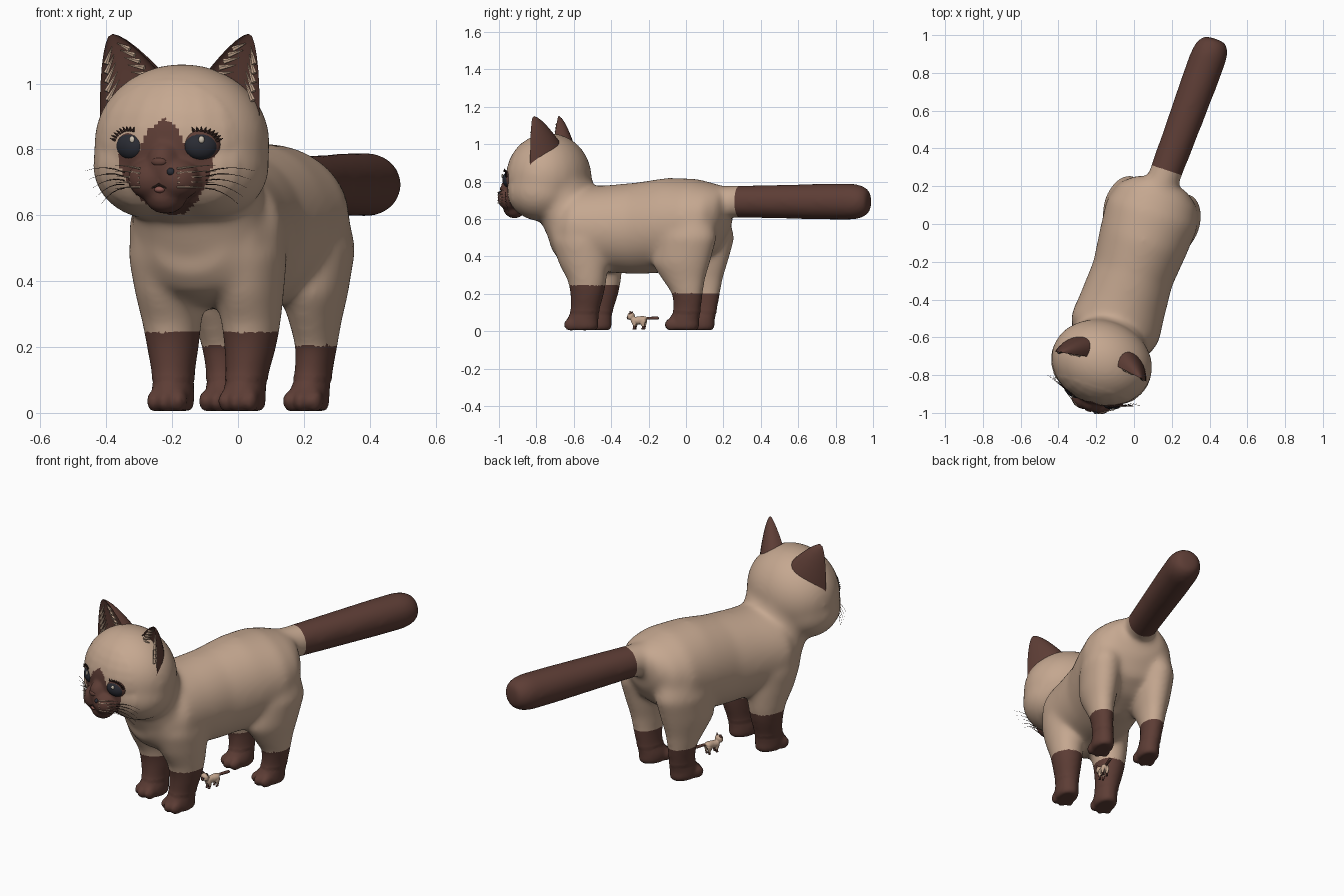
import bpy, bmesh, math
from mathutils import Vector, Matrix

cube = bpy.data.objects.get("Cube")
if cube:
    bpy.data.objects.remove(cube)

# The cat is built straight along y, then turned into its final pose
PLACE = Matrix.Rotation(math.radians(-18), 4, 'Z') @ Matrix.Translation((0.075, 0, 0))
SIDES = (-1, 1)
HEAD_X = -.01


def material(name, rgb):
    m = bpy.data.materials.new(name)
    m.use_nodes = True
    m.diffuse_color = (*rgb, 1)
    bsdf = next(n for n in m.node_tree.nodes if n.type == 'BSDF_PRINCIPLED')
    bsdf.inputs["Base Color"].default_value = (*rgb, 1)
    bsdf.inputs["Roughness"].default_value = 0.8
    return m


CREAM = material("cream fur", (0.56, 0.39, 0.28))
BROWN = material("dark brown fur", (0.11, 0.047, 0.036))
DEEP = material("deep brown hair", (0.04, 0.02, 0.016))
SLATE = material("slate eye", (0.023, 0.025, 0.034))
PALE = material("pale glint", (0.62, 0.55, 0.45))
PINK = material("dusky tongue", (0.25, 0.09, 0.075))


def ellipse(c, u, v, n=24):
    c, u, v = Vector(c), Vector(u), Vector(v)
    turns = [math.tau * i / n for i in range(n)]
    return [c + u * math.cos(a) + v * math.sin(a) for a in turns]


def loft(bm, rings):
    rows = [[bm.verts.new(p) for p in r] for r in rings]
    n = len(rows[0])
    for a, b in zip(rows, rows[1:]):
        for i in range(n):
            j = (i + 1) % n
            bm.faces.new((a[i], a[j], b[j], b[i]))
    bm.faces.new(rows[0][::-1])
    bm.faces.new(rows[-1])


def ball(bm, c, r, turn=0):
    m = Matrix.Translation(c) @ Matrix.Rotation(turn, 4, 'Z') @ Matrix.Diagonal((*r, 1))
    bmesh.ops.create_uvsphere(bm, u_segments=24, v_segments=16, radius=1, matrix=m)


def strand(bm, p, q, r, sag=0.0, n=6):
    """Tapered hair from p to q, dipping by sag in the middle."""
    p, q = Vector(p), Vector(q)
    side = (q - p).orthogonal().normalized()
    up = (q - p).normalized().cross(side)
    rings = []
    for i in range(5):
        t = i / 4
        w = r * (1 - 0.85 * t)
        c = p.lerp(q, t) - Vector((0, 0, 4 * sag * t * (1 - t)))
        rings.append(ellipse(c, side * w, up * w, n))
    loft(bm, rings)


def finish(name, bm, *mats):
    bmesh.ops.recalc_face_normals(bm, faces=bm.faces)
    bm.transform(PLACE)
    me = bpy.data.meshes.new(name)
    bm.to_mesh(me)
    bm.free()
    for m in mats:
        me.materials.append(m)
    me.shade_smooth()
    me.set_sharp_from_angle(angle=math.radians(50))
    ob = bpy.data.objects.new(name, me)
    bpy.context.collection.objects.link(ob)
    return ob


# Torso: y, top, bottom, half width
TORSO = [(-.71, .61, .43, .11), (-.66, .70, .37, .19), (-.56, .77, .33, .238),
         (-.42, .775, .32, .225), (-.25, .79, .31, .213), (-.08, .815, .32, .233),
         (.08, .81, .37, .247), (.18, .785, .43, .215), (.24, .765, .53, .145),
         (.26, .74, .6, .08)]
# Tail: y, sideways drift, radius
TAIL = [(.15, 0, .08), (.28, 0, .08), (.5, .009, .085), (.8, .02, .091), (.98, .027, .092),
        (1.03, .029, .08), (1.06, .03, .055)]
# Neck and legs: height, centre x, centre y, half width, half depth
NECK = [(.48, 0, -.58, .2, .14), (.65, 0, -.64, .2, .165), (.8, 0, -.69, .2, .175)]
FRONT_LEG = [(.008, .114, -.52, .05, .075), (.025, .114, -.52, .06, .085),
             (.06, .114, -.52, .061, .084), (.11, .117, -.505, .058, .074),
             (.2, .124, -.49, .073, .087), (.27, .126, -.49, .083, .1),
             (.36, .128, -.51, .095, .13), (.48, .13, -.53, .108, .15), (.58, .12, -.53, .092, .13)]
BACK_LEG = [(.008, .134, .053, .048, .075), (.025, .134, .053, .057, .085),
            (.06, .134, .056, .057, .082), (.11, .14, .077, .05, .071),
            (.2, .149, .081, .056, .081), (.28, .152, .06, .07, .115),
            (.36, .153, .045, .09, .155), (.5, .155, .08, .102, .16), (.62, .135, .09, .095, .12)]


def column(bm, rows, s=1):
    loft(bm, [ellipse((s * x, y, z), (rx, 0, 0), (0, ry, 0)) for z, x, y, rx, ry in rows])


bm = bmesh.new()
loft(bm, [ellipse((0, y, (t + b) / 2), (w, 0, 0), (0, 0, (t - b) / 2), 32) for y, t, b, w in TORSO])
loft(bm, [ellipse((x, y, .693), (r, 0, 0), (0, 0, r)) for y, x, r in TAIL])
column(bm, NECK)
# Head with nose bridge and chin
ball(bm, (HEAD_X, -.75, .82), (.267, .22, .235))
ball(bm, (0, -.95, .755), (.047, .062, .068))
ball(bm, (0, -.94, .66), (.06, .055, .05))
for s in SIDES:
    ball(bm, (HEAD_X + s * .09, -.76, .75), (.178, .18, .157))
    ball(bm, (s * .042, -.952, .71), (.066, .06, .058))
    for leg in (FRONT_LEG, BACK_LEG):
        column(bm, leg, s)
        # Toes
        for k in (-1, 0, 1):
            ball(bm, (s * leg[1][1] + k * .04, leg[1][2] - .068 + .014 * abs(k), .036),
                 (.021, .036, .032))

# Fuse the volumes into one skin
me = bpy.data.meshes.new("skin")
bmesh.ops.recalc_face_normals(bm, faces=bm.faces)
bm.to_mesh(me)
bm.free()
raw = bpy.data.objects.new("skin", me)
bpy.context.collection.objects.link(raw)
mod = raw.modifiers.new("fuse", 'REMESH')
mod.mode = 'VOXEL'
mod.voxel_size = 0.011
mod = raw.modifiers.new("soften", 'SMOOTH')
mod.factor = 0.5
mod.iterations = 4
dg = bpy.context.evaluated_depsgraph_get()
skin = bpy.data.meshes.new_from_object(raw.evaluated_get(dg))
bpy.data.objects.remove(raw)
bm = bmesh.new()
bm.from_mesh(skin)
soft = [v for v in bm.verts if v.co.y > -.88 and v.co.z > .1]
for _ in range(20):
    bmesh.ops.smooth_vert(bm, verts=soft, factor=0.5, use_axis_x=True, use_axis_y=True, use_axis_z=True)
bm.normal_update()
for v in bm.verts:
    v.co += v.normal * (.006 if v.co.z > .1 else .002)

# Face mask outline: height, half width
MASK = [(.6, .02), (.64, .085), (.7, .128), (.75, .148), (.785, .15), (.8, .075), (.86, .045), (.895, .005)]


def in_mask(p):
    if p.y > -.84:
        return False
    for (z0, w0), (z1, w1) in zip(MASK, MASK[1:]):
        if z0 <= p.z < z1:
            return abs(p.x) < w0 + (w1 - w0) * (p.z - z0) / (z1 - z0)
    return False


for f in bm.faces:
    p = f.calc_center_median()
    sock = p.z < (.245 if p.y < -.25 else .205)
    f.material_index = int(sock or p.y > .325 or in_mask(p))
parts = [finish("body", bm, CREAM, BROWN)]

# Ears: crescent sections tapering to the tip, with pale fur inside
for s, side in zip(SIDES, ("right", "left")):
    base = Vector((HEAD_X + s * .163, -.757, .97))
    tip = Vector((HEAD_X + s * .224, -.767, 1.15))
    across, back = Vector((s * .092, -.015, -.058)), Vector((-s * .03, .115, 0))
    rings = []
    for t in (-.25, 0, .2, .4, .6, .78, .91, .985):
        c, k = base.lerp(tip, t), (1 - t) ** .66
        ring = []
        for i in range(24):
            a = math.tau * i / 24
            depth = math.sin(a) if i <= 12 else -.5 * math.sin(a)
            ring.append(c + (across * math.cos(a) + back * depth) * k)
        rings.append(ring)
    bm = bmesh.new()
    loft(bm, rings)
    parts.append(finish(side + "_ear", bm, BROWN))
    bm = bmesh.new()
    for edge in SIDES:
        for i in range(5):
            t = .1 + .13 * i
            root = base.lerp(tip, t) + across * edge * .74 * (1 - t) ** .66
            point = base.lerp(tip, t + .2) + across * edge * .22 * (1 - t)
            strand(bm, root, point + Vector((0, .01, 0)), .009)
    parts.append(finish(side + "_ear_fur", bm, CREAM))

    # Eye, dark rim and glint
    for name, c, r, mat in (("eye_rim", (s * .112, -.931, .815), (.059, .031, .05), BROWN),
                            ("eye", (s * .111, -.936, .811), (.053, .034, .043), SLATE),
                            ("eye_glint", (s * .111 + .012, -.968, .83), (.009, .006, .011), PALE)):
        bm = bmesh.new()
        ball(bm, c, r, s * math.radians(22))
        parts.append(finish(side + "_" + name, bm, mat))

    # Lashes fan around the outer upper lid
    bm = bmesh.new()
    for i in range(9):
        a = math.radians(105 - 11 * i)
        dx, dz = s * math.cos(a), math.sin(a)
        y = -.957 + .028 * math.cos(a)
        strand(bm, (s * .111 + dx * .05, y, .814 + dz * .042),
               (s * .111 + dx * .072, y - .004, .818 + dz * .052), .006)
    finish(side + "_lashes", bm, DEEP)

    # Long dark whiskers and short pale ones
    bm, short = bmesh.new(), bmesh.new()
    for i in range(5):
        strand(bm, (s * .13, -.95, .73 - .012 * i),
               (s * (.27 - .012 * i), -.9, .735 - .026 * i), .0018, -.012)
        strand(short, (s * .06, -1.012, .742 - .014 * i),
               (s * .16, -.945, .752 - .018 * i), .0035, -.002)
    finish(side + "_whiskers", bm, DEEP)
    finish(side + "_short_whiskers", short, CREAM)

# Nose, mouth, tongue and cheek spot
for name, c, r, mat in (("nose", (0, -1.006, .762), (.024, .013, .014), BROWN),
                        ("tongue", (0, -1.0, .678), (.017, .013, .01), PINK),
                        ("cheek_spot", (.038, -1.008, .732), (.012, .012, .012), SLATE)):
    bm = bmesh.new()
    ball(bm, c, r)
    parts.append(finish(name, bm, mat))
bm = bmesh.new()
for s in SIDES:
    strand(bm, (0, -1.008, .694), (s * .05, -1.004, .684), .004, .006)
finish("mouth", bm, DEEP)

# Tiny matching kitten standing beneath the belly
for ob in parts:
    kit = bpy.data.objects.new("kitten_" + ob.name, ob.data)
    bpy.context.collection.objects.link(kit)
    kit.scale = (.0865,) * 3
    kit.location = (.01, -.23, .01)
    if ob.name == "body":
        kit.modifiers.new("simplify", 'DECIMATE').ratio = .2
